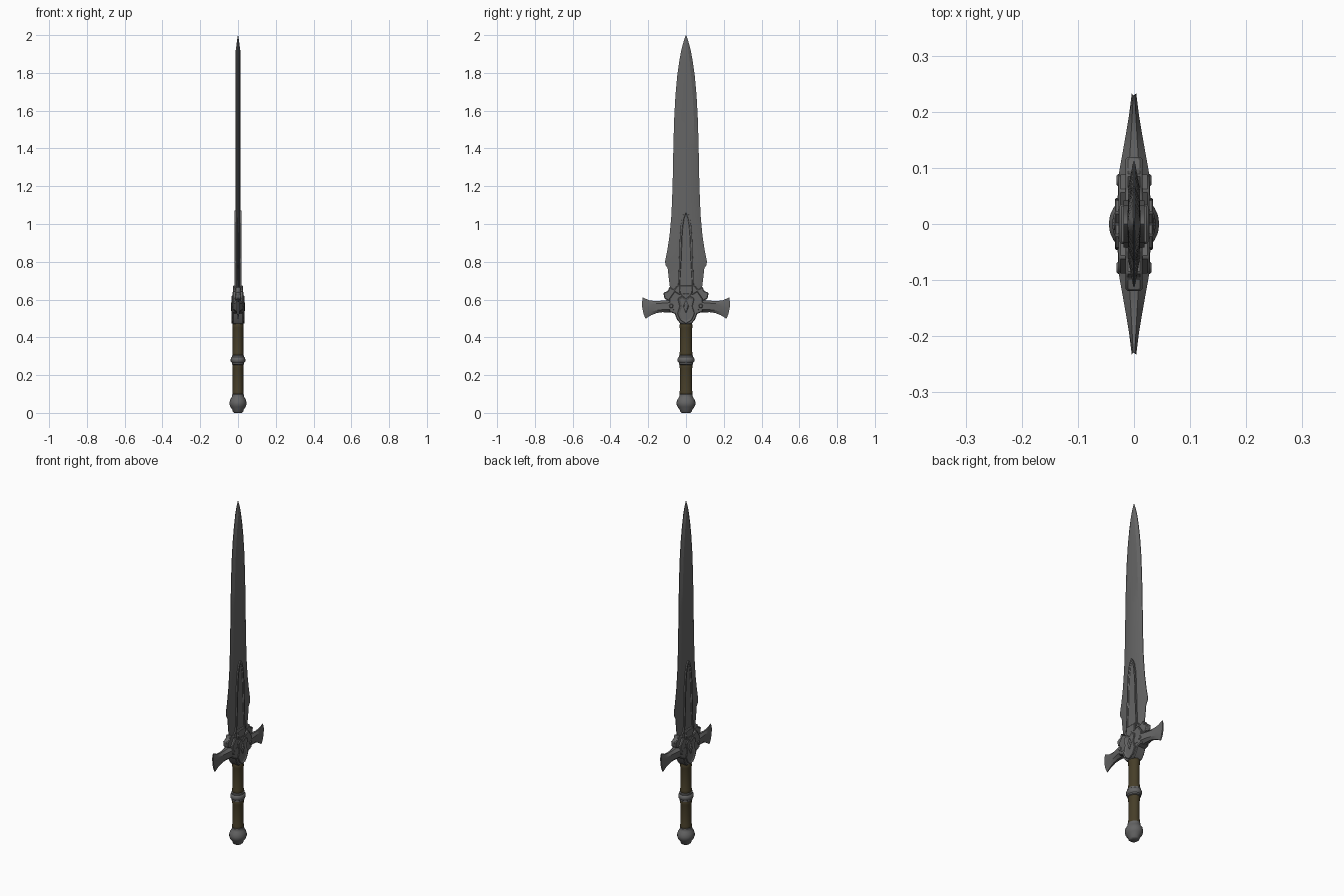
import bpy, bmesh, math

if "Cube" in bpy.data.objects:
    bpy.data.objects.remove(bpy.data.objects["Cube"])


def material(name, rgb):
    m = bpy.data.materials.new(name)
    m.diffuse_color = (*rgb, 1)
    m.use_nodes = True
    m.node_tree.nodes["Principled BSDF"].inputs["Base Color"].default_value = m.diffuse_color
    return m


STEEL = material("dark_steel", (0.13, 0.13, 0.13))
LEATHER = material("brown_leather", (0.062, 0.048, 0.022))


def finish(bm, name, mat, angle=30, bevel=0):
    bmesh.ops.recalc_face_normals(bm, faces=bm.faces[:])
    me = bpy.data.meshes.new(name)
    bm.to_mesh(me)
    bm.free()
    me.materials.append(mat)
    ob = bpy.data.objects.new(name, me)
    bpy.context.collection.objects.link(ob)
    if bevel:
        b = ob.modifiers.new("bevel", 'BEVEL')
        b.width, b.segments, b.limit_method = bevel, 1, 'ANGLE'
        b.angle_limit = math.radians(50)
    bpy.ops.object.select_all(action='DESELECT')
    ob.select_set(True)
    bpy.context.view_layer.objects.active = ob
    bpy.ops.object.shade_smooth_by_angle(angle=math.radians(angle))
    return ob


def loft(name, rings, mat, angle=30):
    """Skin a list of equal-length closed rings and cap both ends."""
    bm = bmesh.new()
    vs = [[bm.verts.new(p) for p in r] for r in rings]
    n = len(rings[0])
    for a, b in zip(vs, vs[1:]):
        for i in range(n):
            j = (i + 1) % n
            bm.faces.new((a[i], a[j], b[j], b[i]))
    bm.faces.new(vs[0])
    bm.faces.new(vs[-1])
    return finish(bm, name, mat, angle)


def lathe(name, profile, mat, squash=0.87, n=20):
    """Turned part, slightly oval; profile is (radius, z)."""
    t = [2 * math.pi * i / n for i in range(n)]
    return loft(name, [[(r * squash * math.cos(a), r * math.sin(a), z) for a in t]
                       for r, z in profile], mat, 40)


def plate(name, half, t, bevel=0.004, inset=0, depth=0):
    """Symmetric outline (y, z), extruded to +-t in x; optional sunk panel."""
    pts = half + [(-y, z) for y, z in reversed(half) if y > 1e-5]
    bm = bmesh.new()
    a = [bm.verts.new((t, y, z)) for y, z in pts]
    b = [bm.verts.new((-t, y, z)) for y, z in pts]
    n = len(pts)
    caps = [bm.faces.new(a), bm.faces.new(b[::-1])]
    for i in range(n):
        j = (i + 1) % n
        bm.faces.new((a[i], b[i], b[j], a[j]))
    bmesh.ops.recalc_face_normals(bm, faces=bm.faces[:])
    if inset:
        bmesh.ops.inset_individual(bm, faces=caps, thickness=inset, depth=0)
        bmesh.ops.inset_individual(bm, faces=caps, thickness=0.003, depth=-depth)
    return finish(bm, name, STEEL, 30, bevel)


# Blade: flat middle, sharpened edges, stepped shoulder; (z, half width, flat half width)
stations = [(0.56, 0.070, 0.045), (0.64, 0.082, 0.055), (0.72, 0.092, 0.060),
            (0.765, 0.097, 0.062), (0.782, 0.108, 0.063), (0.80, 0.111, 0.064),
            (0.86, 0.099, 0.060), (0.94, 0.087, 0.056), (1.05, 0.077, 0.052),
            (1.20, 0.071, 0.049), (1.40, 0.067, 0.046), (1.55, 0.063, 0.042),
            (1.68, 0.056, 0.036), (1.78, 0.047, 0.028), (1.86, 0.036, 0.020),
            (1.92, 0.025, 0.012), (1.965, 0.013, 0.006), (2.0, 0.001, 0.0005)]
rings = []
for z, w, f in stations:
    t = 0.012 if z < 1.93 else 0.012 * max(0.06, (2.0 - z) / 0.07)
    e = 0.0015 if z < 1.99 else 0.0005
    rings.append([(t, 0, z), (t * 0.85, f, z), (e, w, z), (-e, w, z), (-t * 0.85, f, z),
                  (-t, 0, z), (-t * 0.85, -f, z), (-e, -w, z), (e, -w, z), (t * 0.85, -f, z)])
loft("blade", rings, STEEL, 20)

# Raised pointed-arch rib with a sunk channel on the lower blade
plate("blade_rib", [(0, 1.072), (0.010, 1.062), (0.020, 1.035), (0.028, 0.99),
                    (0.033, 0.92), (0.036, 0.82), (0.042, 0.66), (0, 0.66)],
      0.019, 0.003, 0.009, 0.005)

# Guard centre: horned backing, shield, collar and pointed front piece
plate("guard_horns", [(0, 0.67), (0.050, 0.672), (0.062, 0.652), (0.088, 0.668),
                      (0.096, 0.645), (0.120, 0.637), (0.114, 0.605), (0.085, 0.59),
                      (0.06, 0.53), (0, 0.50)], 0.015)
plate("guard_shield", [(0, 0.635), (0.035, 0.630), (0.060, 0.645), (0.088, 0.605),
                       (0.088, 0.535), (0.060, 0.525), (0.048, 0.495), (0.030, 0.472),
                       (0, 0.468)], 0.028)
plate("blade_collar", [(0, 0.675), (0.036, 0.675), (0.032, 0.62), (0, 0.62)], 0.026)
plate("guard_front_piece", [(0, 0.605), (0.020, 0.622), (0.044, 0.605), (0.034, 0.565),
                            (0.046, 0.525), (0.030, 0.490), (0, 0.472)],
      0.034, 0.004, 0.008, 0.004)
plate("guard_gem", [(0, 0.597), (0.015, 0.565), (0, 0.527)], 0.036, 0.005)

# Cross-guard arms flaring to thin tips: (y top, z top, y bottom, z bottom, half thickness)
arm = [(0.03, 0.600, 0.03, 0.530, 0.030), (0.09, 0.598, 0.09, 0.532, 0.027),
       (0.13, 0.594, 0.125, 0.533, 0.020), (0.165, 0.592, 0.155, 0.529, 0.014),
       (0.195, 0.596, 0.185, 0.517, 0.009), (0.229, 0.611, 0.214, 0.498, 0.004)]
for side, s in (("left", -1), ("right", 1)):
    rings = []
    for k, (yt, zt, yb, zb, x) in enumerate(arm):
        bow = 0.010 if k == len(arm) - 1 else 0
        ring = []
        for u, v in ((0.35, 0), (1, 0.22), (1, 0.5), (1, 0.78), (0.35, 1),
                     (-0.35, 1), (-1, 0.78), (-1, 0.5), (-1, 0.22), (-0.35, 0)):
            y = yt + (yb - yt) * v + bow * 4 * v * (1 - v)
            ring.append((x * u, s * y, zt + (zb - zt) * v))
        rings.append(ring)
    loft("guard_arm_" + side, rings, STEEL, 25)
    # Round rivet through the arm root
    bm = bmesh.new()
    bmesh.ops.create_cone(bm, cap_ends=True, segments=12, radius1=0.011,
                          radius2=0.011, depth=0.062)
    for v in bm.verts:
        x, y, z = v.co
        v.co = (z, s * 0.078 + y, 0.566 + x)
    finish(bm, "guard_rivet_" + side, STEEL, 30, 0.003)

# Leather grip in two lengths, with slight end rolls
for name, lo, hi in (("lower_grip", 0.09, 0.262), ("upper_grip", 0.298, 0.475)):
    lathe(name, [(0.031, lo), (0.034, lo + 0.012), (0.034, lo + 0.022), (0.032, lo + 0.03),
                 (0.032, hi - 0.03), (0.034, hi - 0.022), (0.034, hi - 0.012),
                 (0.031, hi)], LEATHER)

# Grip ring and pommel
lathe("grip_ring", [(0.032, 0.254), (0.038, 0.258), (0.038, 0.266), (0.044, 0.272),
                    (0.045, 0.281), (0.043, 0.290), (0.038, 0.295), (0.038, 0.303),
                    (0.032, 0.306)], STEEL)
lathe("pommel", [(0.022, 0.0), (0.030, 0.006), (0.034, 0.018), (0.045, 0.032), (0.050, 0.045),
                 (0.050, 0.056), (0.046, 0.070), (0.038, 0.082), (0.035, 0.088),
                 (0.035, 0.098), (0.028, 0.102)], STEEL, 0.9)
